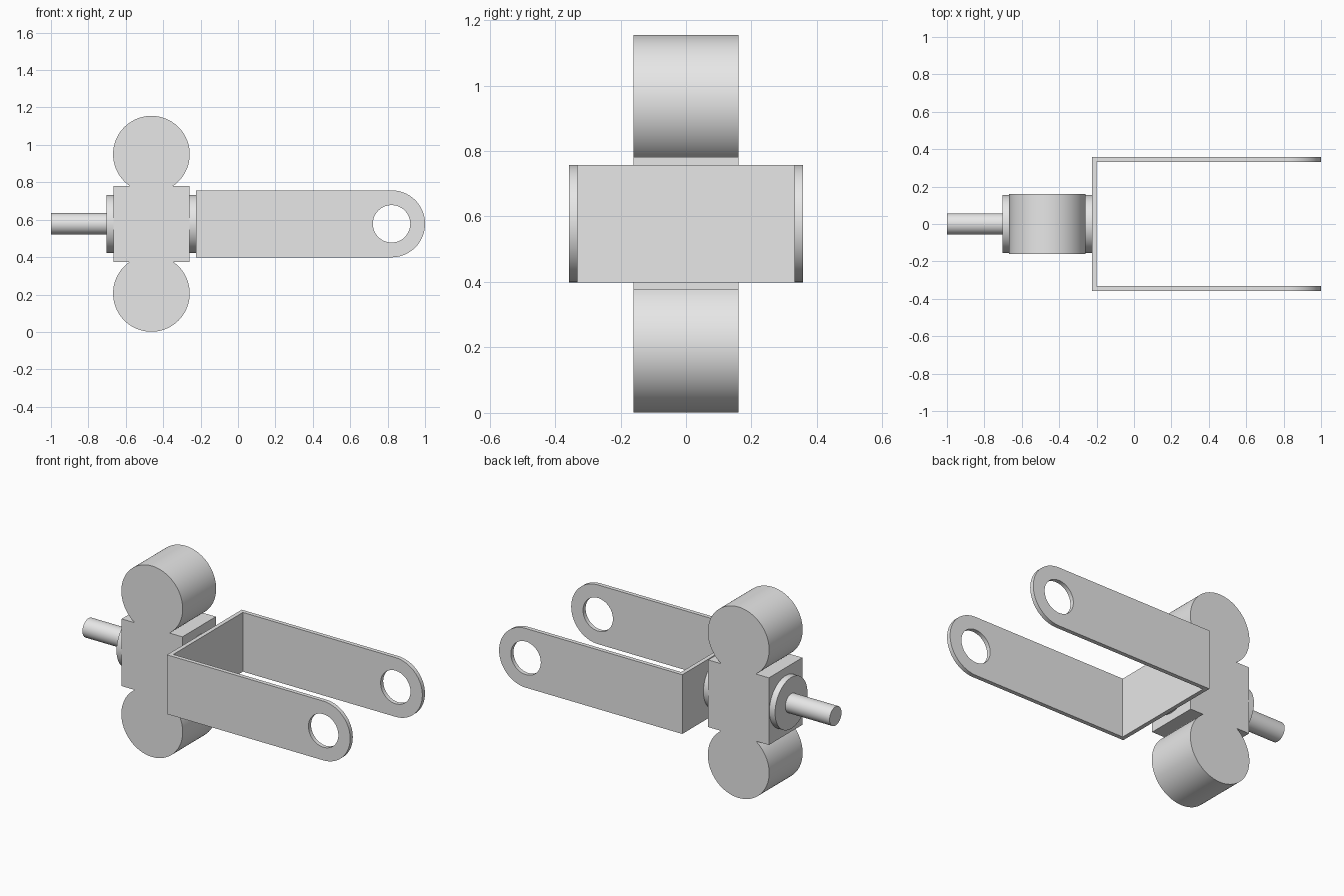
import bpy, bmesh
from math import sin, cos, pi, asin
from mathutils import Vector

cube = bpy.data.objects.get("Cube")
if cube:
    bpy.data.objects.remove(cube, do_unlink=True)

MID = 0.578          # height of the main axis
BODY_X = -0.463      # centre of the lobed body

grey = bpy.data.materials.new("plain grey")
grey.use_nodes = True
grey.diffuse_color = (0.8, 0.8, 0.8, 1)
grey.node_tree.nodes["Principled BSDF"].inputs["Base Color"].default_value = (0.8, 0.8, 0.8, 1)


def arc(cx, cy, r, a0, a1, n=48):
    """Points along an arc, both ends included."""
    return [(cx + r * cos(a0 + (a1 - a0) * i / n),
             cy + r * sin(a0 + (a1 - a0) * i / n)) for i in range(n + 1)]


def prism(name, profile, start, end, axis="y"):
    """Extrude a 2D profile along y (profile is x, z) or along x (profile is y, z)."""
    bm = bmesh.new()
    place = (lambda a, b: (a, start, b)) if axis == "y" else (lambda a, b: (start, a, b))
    face = bm.faces.new([bm.verts.new(place(a, b)) for a, b in profile])
    out = bmesh.ops.extrude_face_region(bm, geom=[face])
    move = Vector((0, end - start, 0)) if axis == "y" else Vector((end - start, 0, 0))
    bmesh.ops.translate(bm, vec=move,
                        verts=[v for v in out["geom"] if isinstance(v, bmesh.types.BMVert)])
    bmesh.ops.recalc_face_normals(bm, faces=bm.faces)
    mesh = bpy.data.meshes.new(name)
    bm.to_mesh(mesh)
    bm.free()
    mesh.materials.append(grey)
    obj = bpy.data.objects.new(name, mesh)
    bpy.context.collection.objects.link(obj)
    return obj


def activate(obj):
    bpy.ops.object.select_all(action="DESELECT")
    obj.select_set(True)
    bpy.context.view_layer.objects.active = obj


def smooth(obj):
    activate(obj)
    bpy.ops.object.shade_smooth_by_angle(angle=pi / 6)


def cut(obj, cutter):
    activate(obj)
    mod = obj.modifiers.new("cut", "BOOLEAN")
    mod.operation, mod.solver, mod.object = "DIFFERENCE", "EXACT", cutter
    bpy.ops.object.modifier_apply(modifier=mod.name)
    bpy.data.objects.remove(cutter, do_unlink=True)


def round_bar(name, radius, x0, x1):
    smooth(prism(name, arc(0, MID, radius, 0, 2 * pi, 64)[:-1], x0, x1, "x"))


# Body: square block with a round lobe above and below, as one outline
half, lobe_r, lobe_dz = 0.203, 0.205, 0.372
neck = asin((lobe_dz - half) / lobe_r)
upper = [(half, half)] + arc(0, lobe_dz, lobe_r, -neck, pi + neck, 72) + [(-half, half)]
outline = upper + [(-x, -z) for x, z in upper]
body = prism("lobed_body", [(BODY_X + x, MID + z) for x, z in outline], -0.16, 0.16)
smooth(body)

# Flanges on both sides of the block, and the shaft
round_bar("shaft_flange", 0.155, -0.704, BODY_X - half)
round_bar("fork_flange", 0.155, BODY_X + half, -0.225)
round_bar("shaft", 0.057, -1.0, -0.704)

# Fork: rounded bar hollowed into a thin U, with a pin hole through both arms
arm_r, width, wall, back = 0.179, 0.357, 0.025, -0.225
eye_x = 1 - arm_r
fork = prism("fork", [(back, MID + arm_r), (back, MID - arm_r)]
             + arc(eye_x, MID, arm_r, -pi / 2, pi / 2), -width, width)
inner = width - wall
x0 = back + wall
cut(fork, prism("gap_cutter", [(x0, 0), (2, 0), (2, 2), (x0, 2)], -inner, inner))
cut(fork, prism("hole_cutter", arc(eye_x, MID, 0.1, 0, 2 * pi, 64)[:-1], -1, 1))
smooth(fork)
